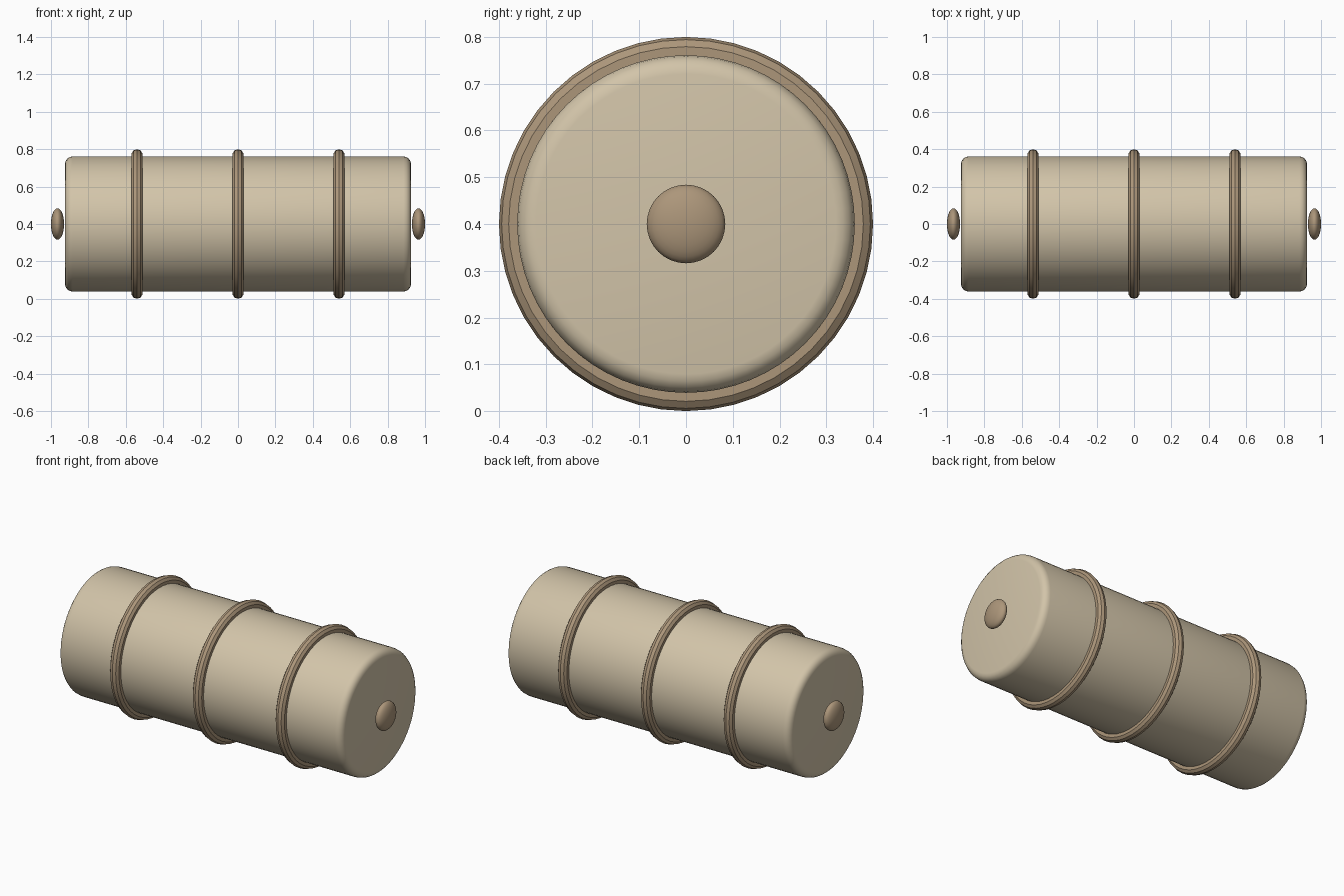
import bpy
import math

if "Cube" in bpy.data.objects:
    bpy.data.objects.remove(bpy.data.objects["Cube"], do_unlink=True)

AXIS_Z = 0.4                       # height of the barrel's long axis
ALONG_X = (0, math.pi / 2, 0)      # turns a z-axis primitive along x


def make_material(name, rgb):
    mat = bpy.data.materials.new(name)
    mat.use_nodes = True
    colour = (*rgb, 1.0)
    mat.diffuse_color = colour
    bsdf = next(n for n in mat.node_tree.nodes if n.type == "BSDF_PRINCIPLED")
    bsdf.inputs["Base Color"].default_value = colour
    return mat


cream = make_material("cream", (0.645, 0.553, 0.396))
tan = make_material("tan", (0.413, 0.305, 0.195))


def finish(name, mat, angle):
    obj = bpy.context.object
    obj.name = name
    obj.data.materials.append(mat)
    bpy.ops.object.shade_smooth_by_angle(angle=math.radians(angle))
    return obj


# Main cylinder with rounded rims
bpy.ops.mesh.primitive_cylinder_add(vertices=64, radius=0.361, depth=1.85,
                                    location=(0, 0, AXIS_Z), rotation=ALONG_X)
body = bpy.context.object
bevel = body.modifiers.new("rounded_rims", "BEVEL")
bevel.width = 0.04
bevel.segments = 4
bevel.limit_method = "ANGLE"
bevel.angle_limit = math.radians(40)
bpy.ops.object.modifier_apply(modifier=bevel.name)
finish("body", cream, 40)

# Three hoops around the body
for name, x in (("right_hoop", -0.54), ("middle_hoop", 0), ("left_hoop", 0.54)):
    bpy.ops.mesh.primitive_torus_add(major_radius=0.37, minor_radius=0.03,
                                     major_segments=48, minor_segments=10,
                                     location=(x, 0, AXIS_Z), rotation=ALONG_X)
    finish(name, tan, 30)

# Flattened knob at each end
for name, side in (("right_knob", -1), ("left_knob", 1)):
    bpy.ops.mesh.primitive_uv_sphere_add(segments=32, ring_count=16, radius=1,
                                         location=(side * 0.965, 0, AXIS_Z),
                                         rotation=ALONG_X)
    bpy.context.object.scale = (0.084, 0.084, 0.035)
    bpy.ops.object.transform_apply(location=False, rotation=False, scale=True)
    finish(name, tan, 60)
